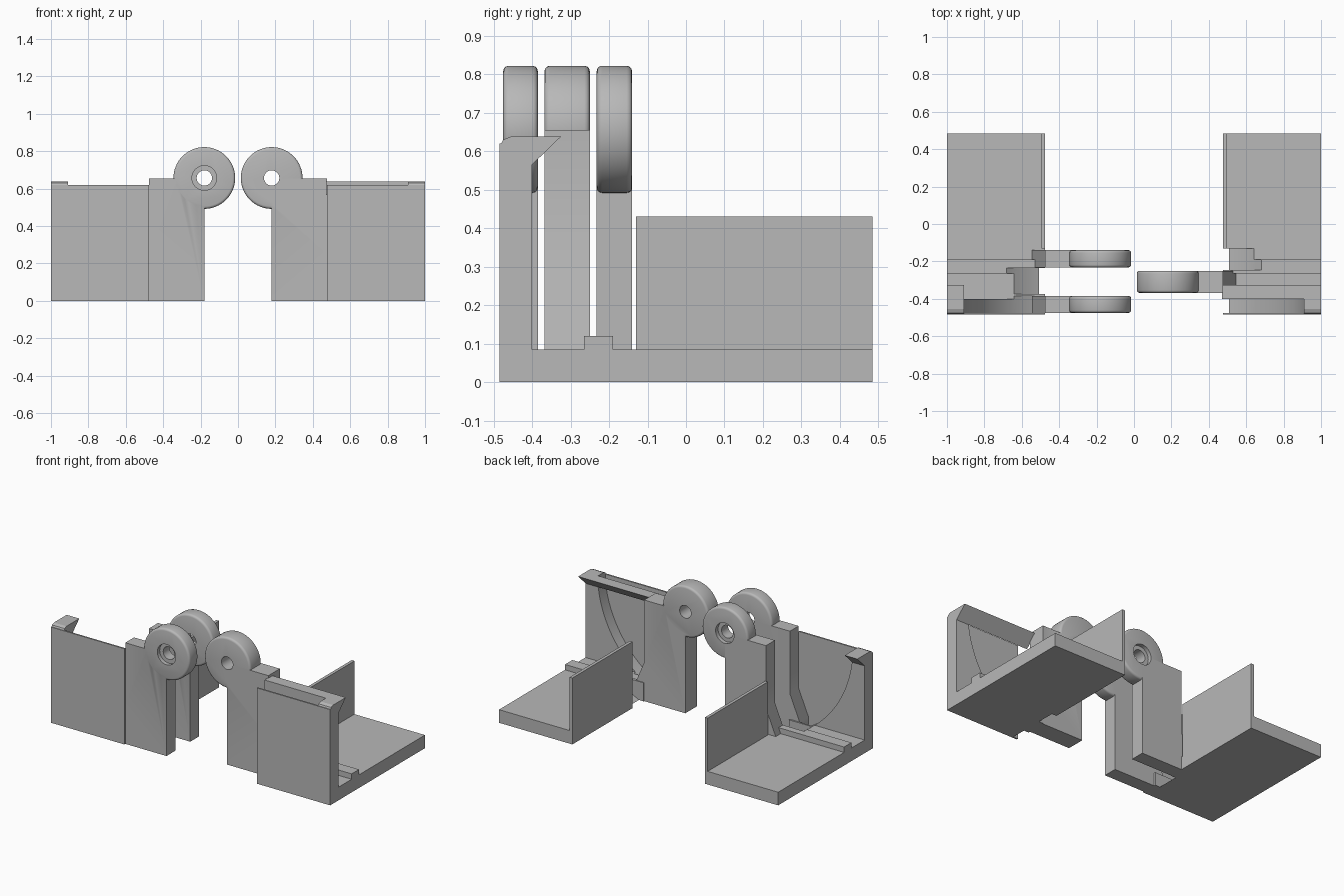
import bpy, bmesh, math
from mathutils import Matrix, Vector

cube = bpy.data.objects.get("Cube")
if cube:
    bpy.data.objects.remove(cube, do_unlink=True)

grey = bpy.data.materials.new("plain grey")
grey.use_nodes = True
color = (0.48, 0.48, 0.48, 1)
grey.diffuse_color = color
grey.node_tree.nodes["Principled BSDF"].inputs["Base Color"].default_value = color

PIVOT_X, PIVOT_Z = 0.18, 0.657
KNUCKLE_R, SWEEP_R = 0.165, 0.735


def finish(name, bm):
    bmesh.ops.recalc_face_normals(bm, faces=bm.faces)
    mesh = bpy.data.meshes.new(name)
    bm.to_mesh(mesh)
    bm.free()
    mesh.materials.append(grey)
    ob = bpy.data.objects.new(name, mesh)
    bpy.context.collection.objects.link(ob)
    return ob


def prism(name, points, shift):
    """Extrude a closed outline along the shift vector."""
    bm = bmesh.new()
    face = bm.faces.new([bm.verts.new(p) for p in points])
    ext = bmesh.ops.extrude_face_region(bm, geom=[face])
    verts = [g for g in ext["geom"] if isinstance(g, bmesh.types.BMVert)]
    bmesh.ops.translate(bm, verts=verts, vec=Vector(shift))
    return finish(name, bm)


def disc(name, side, radius, y0, y1, bevel=0, sides=64):
    """Cylinder along y, centred on the hinge pivot."""
    bm = bmesh.new()
    place = Matrix.Translation((side * PIVOT_X, (y0 + y1) / 2, PIVOT_Z)) @ Matrix.Rotation(math.pi / 2, 4, 'X')
    bmesh.ops.create_cone(bm, cap_ends=True, segments=sides, radius1=radius,
                          radius2=radius, depth=y1 - y0, matrix=place)
    if bevel:
        rims = [e for e in bm.edges if abs(e.verts[0].co.y - e.verts[1].co.y) < 1e-5]
        bmesh.ops.bevel(bm, geom=rims, offset=bevel, segments=3, profile=0.5, affect='EDGES')
    return finish(name, bm)


def combine(ob, other, operation):
    bpy.context.view_layer.objects.active = ob
    mod = ob.modifiers.new(operation, 'BOOLEAN')
    mod.operation, mod.object, mod.solver = operation, other, 'EXACT'
    bpy.ops.object.modifier_apply(modifier=mod.name)
    bpy.data.objects.remove(other, do_unlink=True)


def smooth(ob):
    bpy.ops.object.select_all(action='DESELECT')
    ob.select_set(True)
    bpy.context.view_layer.objects.active = ob
    bpy.ops.object.shade_smooth_by_angle(angle=math.radians(32))


def along_x(name, outline, side, x0, x1):
    return prism(name, [(side * x0, y, z) for y, z in outline], (side * (x1 - x0), 0, 0))


# Outlines across the tray and its corner hook (y, z)
TRAY = [(-.485, 0), (.485, 0), (.485, .085), (-.19, .085), (-.19, .12), (-.265, .12),
        (-.265, .085), (-.4, .085), (-.4, .62), (-.485, .62)]
HOOK = [(-.485, .565), (-.485, .61), (-.475, .63), (-.455, .638), (-.325, .638), (-.4, .565)]
BAR = [(-.4, .638), (-.325, .638), (-.4, .565)]
WALL = [(-.13, 0), (.485, 0), (.485, .43), (-.13, .43)]
# Hinge arm outline (x, z)
ARM = [(.18, 0), (.545, 0), (.545, .085), (.475, .25), (.475, .655), (.18, .655)]


def tray(label, side, sweeps):
    """Floor and front wall, hollowed where the opposite knuckles swing."""
    body = along_x(label + "_tray", TRAY, side, .475, 1)
    for y0, y1 in sweeps:
        combine(body, disc("sweep_cutter", side, SWEEP_R, y0, y1, sides=128), 'DIFFERENCE')
    smooth(body)
    along_x(label + "_inner_wall", WALL, side, .475, .495)
    along_x(label + "_corner_hook", HOOK, side, .91, 1)


def hinge_arm(name, side, y0, y1, recess_y=None):
    """Upright plate with a round knuckle and a pin hole."""
    arm = prism(name, [(side * x, y0, z) for x, z in ARM], (0, y1 - y0, 0))
    combine(arm, disc("knuckle", side, KNUCKLE_R, y0, y1, bevel=.014), 'UNION')
    combine(arm, disc("pin_cutter", side, .041, y0 - .1, y1 + .1, sides=32), 'DIFFERENCE')
    if recess_y is not None:
        combine(arm, disc("recess_cutter", side, .066, recess_y - .025, recess_y + .025, sides=32),
                'DIFFERENCE')
    smooth(arm)


# Right half: two forked arms
tray("right", -1, [(-.475, -.385), (-.375, -.235)])
hinge_arm("right_front_arm", -1, -.475, -.385, recess_y=-.475)
hinge_arm("right_back_arm", -1, -.232, -.14, recess_y=-.14)

# Left half: single middle arm, tied to the hook by a top bar
tray("left", 1, [(-.475, -.38), (-.245, -.13)])
hinge_arm("left_middle_arm", 1, -.368, -.25)
along_x("left_top_bar", BAR, 1, .47, .92)
